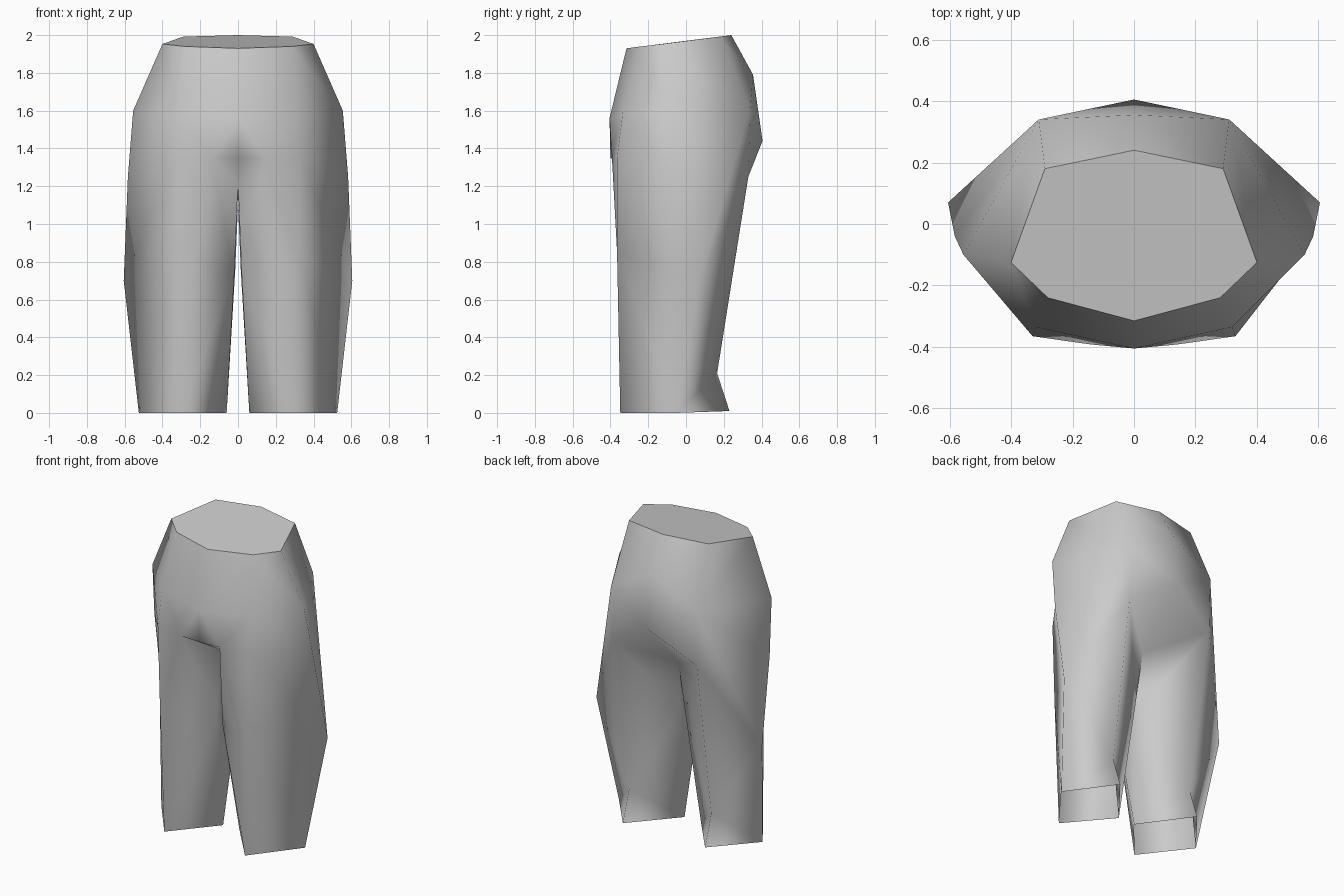
import bpy
import bmesh

if "Cube" in bpy.data.objects:
    bpy.data.objects.remove(bpy.data.objects["Cube"])

# Right half of the trousers, from waist to hem
points = {
    # Waist
    "waist_cf": (0, -.315, 1.93), "waist_f": (.28, -.24, 1.94), "waist_o": (.40, -.125, 1.953),
    "waist_b": (.29, .18, 1.992), "waist_cb": (0, .24, 2.0),
    # Hips
    "hip_cf": (0, -.405, 1.56), "hip_f": (.32, -.335, 1.59), "hip_o": (.555, -.10, 1.60),
    "hip_b": (.31, .34, 1.61), "hip_cb": (0, .355, 1.79),
    # Seat
    "seat_cf": (0, -.40, 1.35), "seat_fi": (.14, -.392, 1.35), "seat_f": (.33, -.365, 1.35),
    "seat_o": (.583, -.04, 1.25), "seat_b": (.31, .33, 1.25), "seat_cb": (0, .405, 1.44),
    # Crotch
    "crotch_f": (0, -.19, 1.22), "crotch_b": (0, .08, 1.10),
    # Knee
    "knee_f": (.315, -.365, .85), "knee_o": (.605, .07, .70), "knee_b": (.30, .165, .21),
    "knee_ib": (.015, .03, .75), "knee_if": (.02, -.19, .73),
    # Hem
    "hem_f": (.295, -.348, 0), "hem_o": (.525, -.05, 0), "hem_b": (.30, .23, .01), "hem_i": (.06, -.07, 0),
}
panels = [
    # Waist to hips
    "waist_cf hip_cf hip_f waist_f", "waist_f hip_f hip_o waist_o",
    "waist_o hip_o hip_b", "waist_o hip_b waist_b", "waist_b hip_b hip_cb waist_cb",
    # Hips to seat
    "hip_cf seat_cf seat_fi", "hip_cf seat_fi hip_f", "hip_f seat_fi seat_f",
    "hip_f seat_f seat_o hip_o", "hip_o seat_o hip_b",
    "hip_b seat_b seat_cb", "hip_b seat_cb hip_cb",
    # Crotch
    "seat_cf crotch_f seat_fi", "seat_cb seat_b crotch_b",
    # Thigh
    "seat_fi knee_f seat_f", "seat_f knee_f knee_o", "seat_f knee_o seat_o",
    "hip_b seat_o knee_o", "hip_b knee_o seat_b", "seat_b knee_o knee_b",
    "seat_b knee_b knee_ib", "seat_b knee_ib crotch_b",
    "crotch_f crotch_b knee_ib knee_if", "seat_fi crotch_f knee_if", "seat_fi knee_if knee_f",
    # Lower leg
    "knee_f hem_f hem_o", "knee_f hem_o knee_o", "knee_o hem_o knee_b",
    "knee_b hem_o hem_b", "knee_b hem_b hem_i", "knee_b hem_i knee_ib",
    "knee_ib hem_i knee_if", "knee_if hem_i hem_f", "knee_if hem_f knee_f",
]

bm = bmesh.new()
for side in (1, -1):
    v = {n: bm.verts.new((x * side, y, z)) for n, (x, y, z) in points.items()}
    for panel in panels:
        bm.faces.new([v[n] for n in panel.split()][::side])

# Weld the two halves on the centre line
bmesh.ops.remove_doubles(bm, verts=bm.verts[:], dist=1e-4)

# Waist cap (the hems stay open)
rim = [e for e in bm.edges if e.is_boundary and all(p.co.z > 1.9 for p in e.verts)]
bmesh.ops.contextual_create(bm, geom=rim)
bmesh.ops.recalc_face_normals(bm, faces=bm.faces[:])

# Smooth cloth with a crisp waist edge
for f in bm.faces:
    f.smooth = True
for e in bm.edges:
    e.smooth = not all(p.co.z > 1.9 for p in e.verts)

mesh = bpy.data.meshes.new("trousers")
bm.to_mesh(mesh)
bm.free()
trousers = bpy.data.objects.new("trousers", mesh)
bpy.context.collection.objects.link(trousers)

grey = bpy.data.materials.new("grey cloth")
grey.diffuse_color = (.6, .6, .6, 1)
grey.use_nodes = True
grey.node_tree.nodes["Principled BSDF"].inputs["Base Color"].default_value = grey.diffuse_color
mesh.materials.append(grey)
